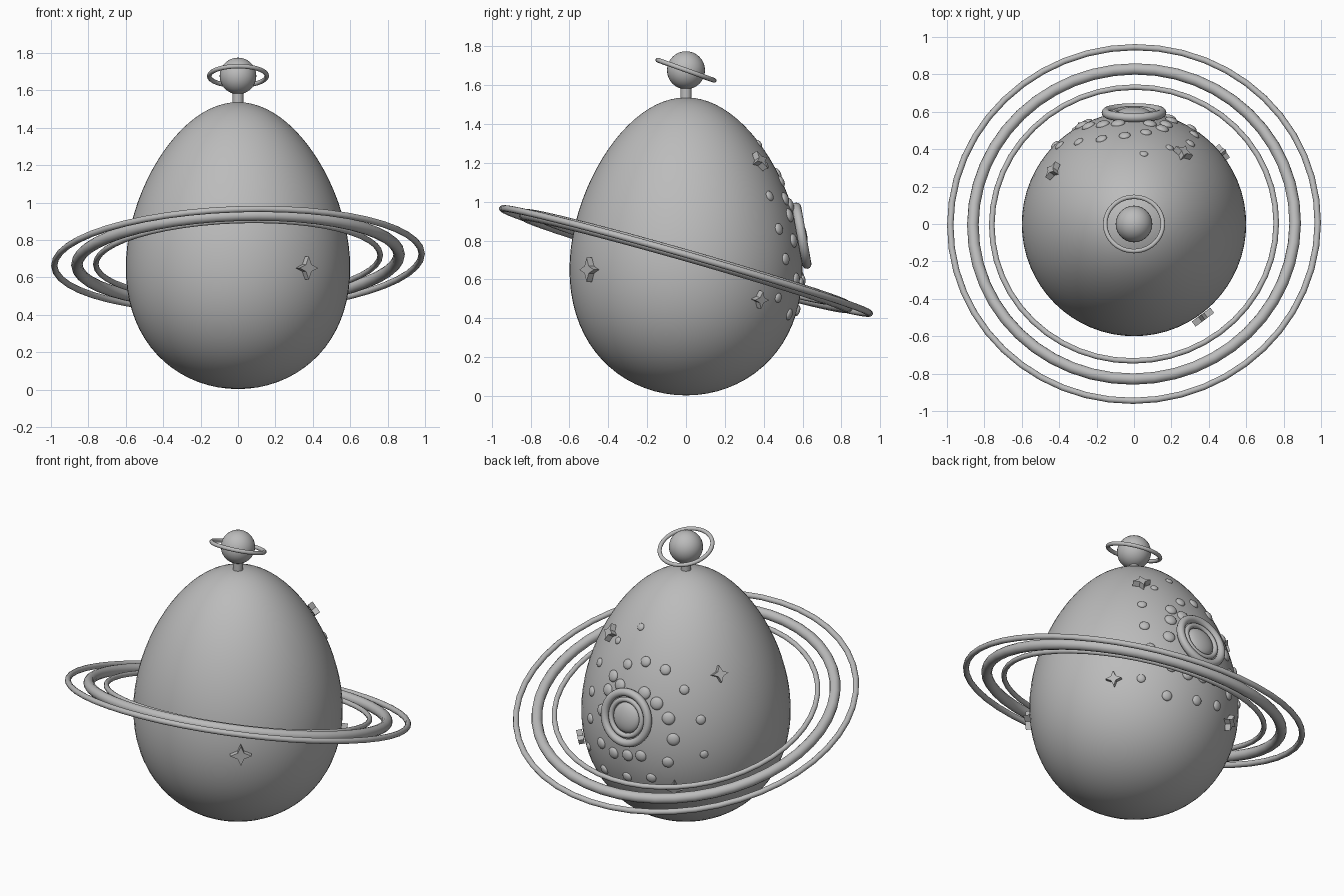
import bpy, bmesh, math
from mathutils import Matrix, Vector

if "Cube" in bpy.data.objects:
    bpy.data.objects.remove(bpy.data.objects["Cube"])

grey = bpy.data.materials.new("plain_grey")
grey.diffuse_color = (0.5, 0.5, 0.5, 1)
grey.use_nodes = True
grey.node_tree.nodes["Principled BSDF"].inputs["Base Color"].default_value = grey.diffuse_color

MID, HALF, GIRTH, TAPER = 0.77, 0.767, 0.592, 0.165   # egg shape


def egg_radius(z):
    c = max(-1, min(1, (z - MID) / HALF))
    return GIRTH * math.sqrt(1 - c * c) * (1 - TAPER * c)


def egg_frame(angle, z, lift=0.0, roll=0.0):
    """Frame on the egg: local z points outwards; angle is measured from the back."""
    a = math.radians(angle)
    r = egg_radius(z)
    slope = (egg_radius(z + 0.01) - egg_radius(z - 0.01)) / 0.02
    n = Vector((-math.sin(a), math.cos(a), -slope)).normalized()
    east = Vector((-math.cos(a), -math.sin(a), 0))
    up = n.cross(east)
    m = Matrix((east, up, n)).transposed().to_4x4()
    m.translation = Vector((-r * math.sin(a), r * math.cos(a), z)) + n * lift
    return m @ Matrix.Rotation(math.radians(roll), 4, 'Z')


def finish(name, bm, matrix=Matrix(), smooth=True):
    bmesh.ops.recalc_face_normals(bm, faces=bm.faces)
    me = bpy.data.meshes.new(name)
    bm.to_mesh(me)
    bm.free()
    me.materials.append(grey)
    ob = bpy.data.objects.new(name, me)
    ob.matrix_world = matrix
    bpy.context.collection.objects.link(ob)
    for p in me.polygons:
        p.use_smooth = smooth
    return ob


def ball(name, scale, matrix, seg=32, rings=16):
    bm = bmesh.new()
    bmesh.ops.create_uvsphere(bm, u_segments=seg, v_segments=rings, radius=1)
    bmesh.ops.scale(bm, vec=scale, verts=bm.verts)
    return finish(name, bm, matrix)


def torus(name, major, minor, matrix, seg=48, sides=12):
    bm = bmesh.new()
    loops = []
    for i in range(seg):
        a = 2 * math.pi * i / seg
        loop = []
        for j in range(sides):
            b = 2 * math.pi * j / sides
            r = major + minor * math.cos(b)
            loop.append(bm.verts.new((r * math.cos(a), r * math.sin(a), minor * math.sin(b))))
        loops.append(loop)
    for i in range(seg):
        p, q = loops[i], loops[(i + 1) % seg]
        for j in range(sides):
            k = (j + 1) % sides
            bm.faces.new((p[j], q[j], q[k], p[k]))
    return finish(name, bm, matrix)


def star(name, size, depth, matrix):
    bm = bmesh.new()
    pts = []
    for i in range(8):
        a = math.pi * i / 4
        r = size if i % 2 == 0 else size * 0.42
        pts.append((r * math.cos(a), r * math.sin(a)))
    low = [bm.verts.new((x, y, -depth)) for x, y in pts]
    high = [bm.verts.new((x, y, depth)) for x, y in pts]
    bm.faces.new(low[::-1])
    bm.faces.new(high)
    for i in range(8):
        j = (i + 1) % 8
        bm.faces.new((low[i], low[j], high[j], high[i]))
    return finish(name, bm, matrix, smooth=False)


def tilted(z, slope_x, slope_y):
    n = Vector((-slope_x, -slope_y, 1))
    m = Vector((0, 0, 1)).rotation_difference(n).to_matrix().to_4x4()
    m.translation = (0, 0, z)
    return m


# Egg body
bm = bmesh.new()
bmesh.ops.create_uvsphere(bm, u_segments=64, v_segments=40, radius=1)
for v in bm.verts:
    k = GIRTH * (1 - TAPER * v.co.z)
    v.co = (v.co.x * k, v.co.y * k, MID + HALF * v.co.z)
finish("egg_body", bm)

# Big tilted rings
ring_frame = tilted(0.695, 0.034, -0.285)
for name, major, minor in (("outer_ring", 0.983, 0.017),
                           ("middle_ring", 0.862, 0.031),
                           ("inner_ring", 0.761, 0.015)):
    torus(name, major, minor, ring_frame)

# Topper: post, little ball and its ring
bm = bmesh.new()
bmesh.ops.create_cone(bm, cap_ends=True, segments=24, radius1=0.029, radius2=0.029, depth=0.12)
finish("topper_post", bm, Matrix.Translation((0, 0, 1.56)))
bpy.context.view_layer.objects.active = bpy.data.objects["topper_post"]
bpy.data.objects["topper_post"].select_set(True)
bpy.ops.object.shade_smooth_by_angle()
ball("topper_ball", (0.098, 0.098, 0.098), Matrix.Translation((0, 0, 1.677)))
torus("topper_ring", 0.154, 0.012, tilted(1.677, 0.005, -0.36))

# Round medallion on the back
torus("medallion_rim", 0.149, 0.024, egg_frame(0, 0.823, 0.012))
torus("medallion_inner_rim", 0.106, 0.015, egg_frame(0, 0.823, 0.012))
ball("medallion_dome", (0.09, 0.09, 0.035), egg_frame(0, 0.823, 0.005))

# Dots scattered around the medallion: (angle, height, size)
dots = [(-8, 1.30, .022), (-25, 1.19, .022), (-35, 1.03, .027), (-7.5, 1.105, .03),
        (6, 1.145, .031), (21, 1.12, .031), (34, 1.02, .028), (-16.5, 1.015, .035),
        (9, .98, .038), (17.5, .935, .038), (25, .857, .038), (43.5, .85, .028),
        (28, .735, .037), (25, .59, .033), (45, .64, .024), (9.4, .607, .034),
        (1, .59, .035), (-9, .575, .035), (-19, .60, .034), (-20.5, .42, .03),
        (-1, .44, .03), (15, .47, .03), (-18, .93, .036), (-34, .86, .03),
        (-31, .705, .03), (-36, .505, .025), (-20, .80, .036), (-9, .985, .036)]
for i, (angle, z, size) in enumerate(dots):
    ball(f"dot_{i + 1}", (size, size, size * 0.5), egg_frame(angle, z), 20, 10)

# Four-pointed stars: (angle, height, size, roll)
stars = [(-143.5, .65, .062, 0), (-34.6, 1.20, .052, 12), (56.8, 1.09, .05, 0),
         (-51, .50, .046, 0), (28.5, .43, .05, 0)]
for i, (angle, z, size, roll) in enumerate(stars):
    star(f"star_{i + 1}", size, 0.017, egg_frame(angle, z, 0.02, roll))
